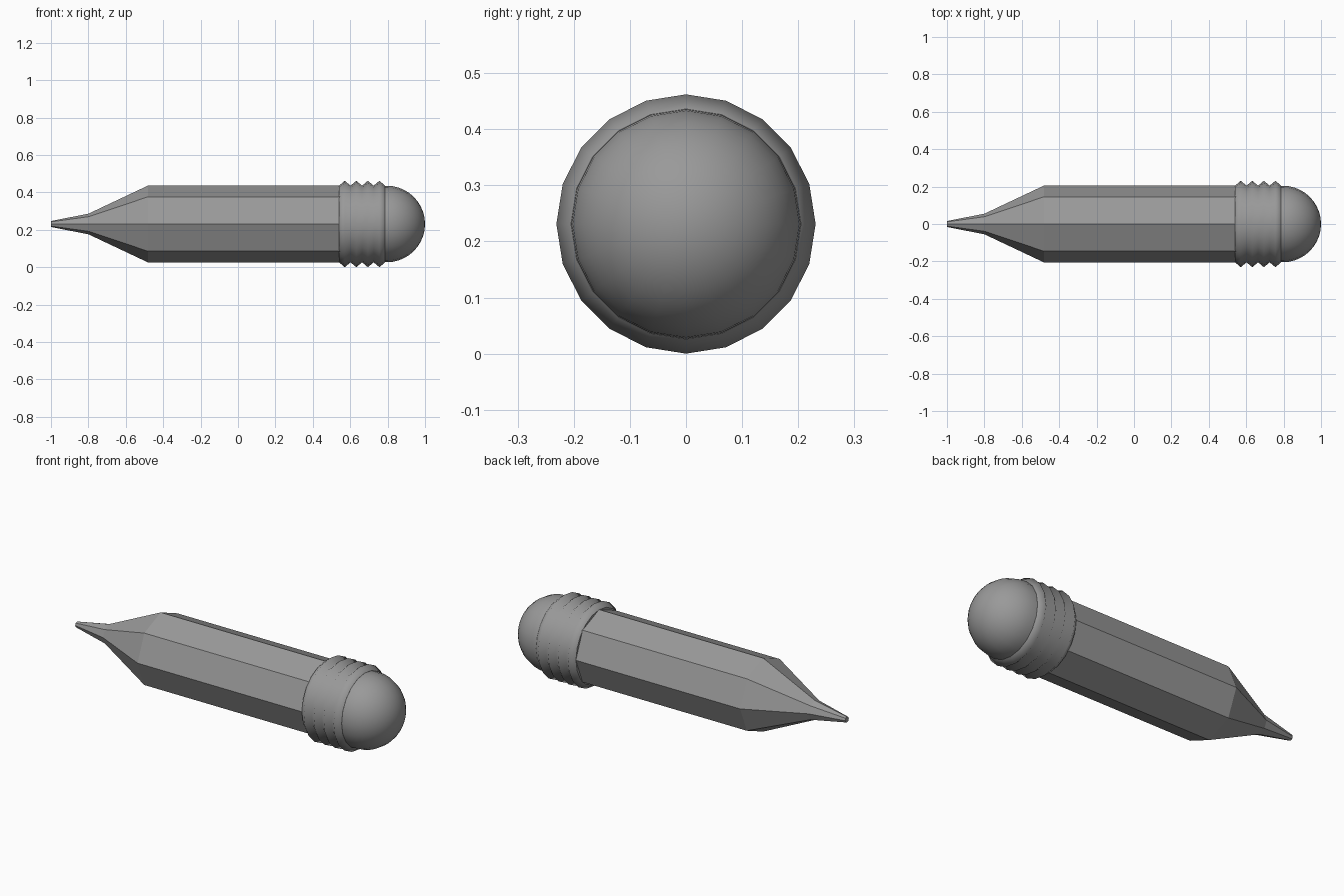
import bpy, bmesh
from math import sin, cos, pi

if "Cube" in bpy.data.objects:
    bpy.data.objects.remove(bpy.data.objects["Cube"])

AXIS_Z = 0.231

grey = bpy.data.materials.new("dark_grey")
grey.diffuse_color = (0.32, 0.32, 0.32, 1)
grey.use_nodes = True
grey.node_tree.nodes["Principled BSDF"].inputs["Base Color"].default_value = grey.diffuse_color


def lathe(name, profile, sides, smooth=False):
    """Revolve (x, radius) points around the pencil's long axis."""
    bm = bmesh.new()
    rings = []
    for x, r in profile:
        if r < 1e-5:
            rings.append([bm.verts.new((x, 0, 0))])
        else:
            rings.append([bm.verts.new((x, r * sin(2 * pi * i / sides), r * cos(2 * pi * i / sides)))
                          for i in range(sides)])
    for a, b in zip(rings, rings[1:]):
        for i in range(sides):
            j = (i + 1) % sides
            quad = [a[i], a[j], b[j], b[i]] if len(b) > 1 else [a[i], a[j], b[0]]
            bm.faces.new(quad).smooth = smooth
    # flat end caps
    for ring in (rings[0], rings[-1]):
        if len(ring) > 1:
            bm.faces.new(ring)
    bmesh.ops.recalc_face_normals(bm, faces=bm.faces)
    mesh = bpy.data.meshes.new(name)
    bm.to_mesh(mesh)
    bm.free()
    mesh.materials.append(grey)
    obj = bpy.data.objects.new(name, mesh)
    obj.location.z = AXIS_Z
    bpy.context.collection.objects.link(obj)
    return obj


# Eight-sided shaft, sharpened wood cone and lead point
lathe("pencil_shaft", [(-1.0, 0.016), (-0.80, 0.055), (-0.48, 0.206), (0.545, 0.206)], 8)

# Ridged metal band: four V-shaped ridges
x0, x1, ridges = 0.54, 0.787, 4
step = (x1 - x0) / (2 * ridges)
band = [(x0 + i * step, 0.231 if i % 2 else 0.205) for i in range(2 * ridges + 1)]
lathe("metal_band", band, 20, True)

# Domed eraser
r, cx = 0.2045, 0.7955
dome = [(0.775, r)] + [(cx + r * sin(pi / 2 * i / 10), r * cos(pi / 2 * i / 10)) for i in range(11)]
lathe("eraser", dome, 20, True)
